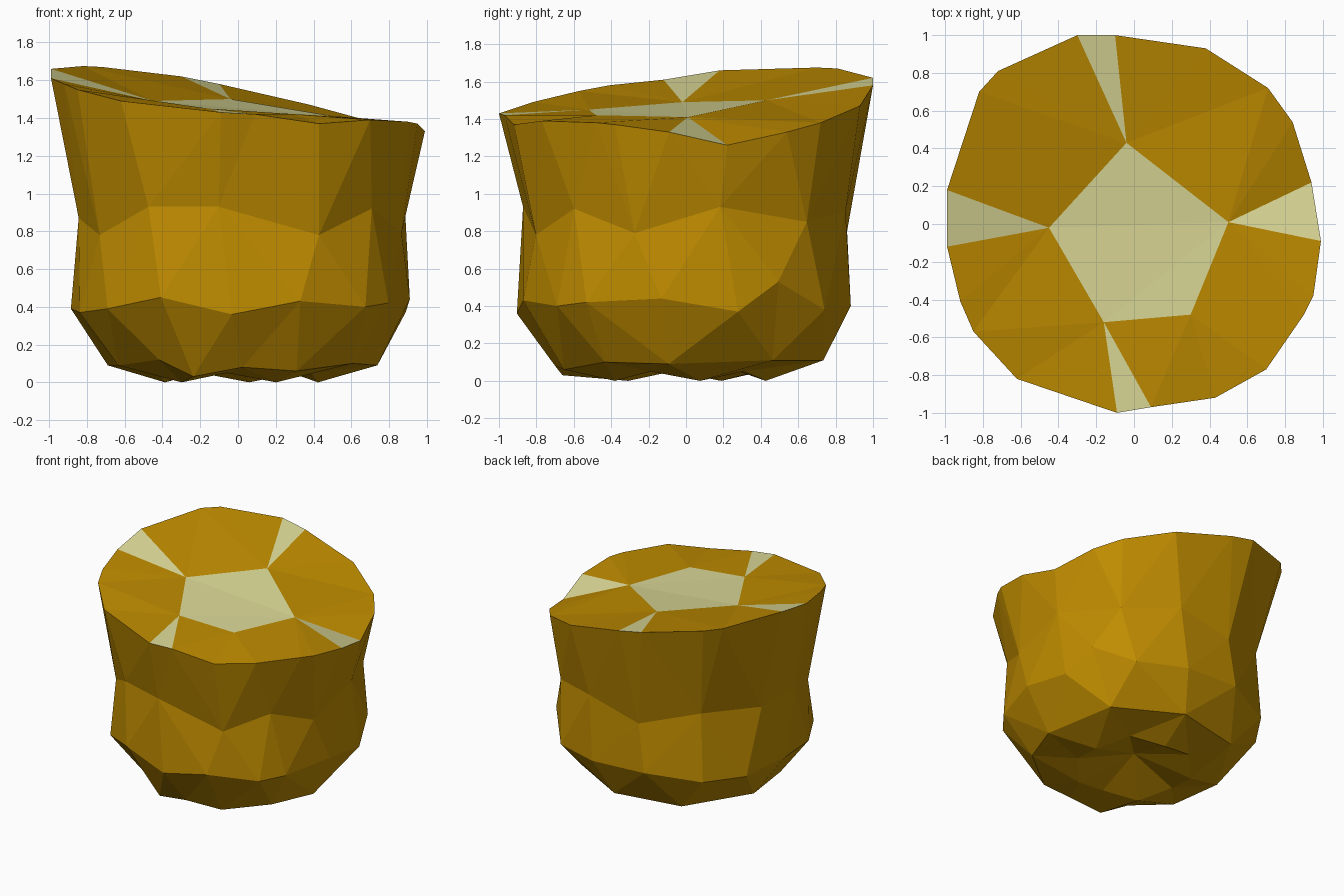
import bpy, bmesh
from math import radians, cos, sin, atan2, pi

if "Cube" in bpy.data.objects:
    bpy.data.objects.remove(bpy.data.objects["Cube"])


def material(name, rgb):
    m = bpy.data.materials.new(name)
    m.diffuse_color = (*rgb, 1)
    m.use_nodes = True
    m.node_tree.nodes["Principled BSDF"].inputs["Base Color"].default_value = m.diffuse_color
    return m


bm = bmesh.new()


def ring(points):
    # ring of verts sorted counter-clockwise
    vs = [bm.verts.new(p) for p in points]
    return sorted(vs, key=lambda v: atan2(v.co.y, v.co.x) % (2 * pi))


def polar(r, square, cx, cy, pairs):
    # slightly squarish ring from (angle, height) pairs around an offset centre
    pts = []
    for deg, z in pairs:
        a = radians(deg)
        d = r - square * cos(4 * a)
        pts.append((cx + d * cos(a), cy + d * sin(a), z))
    return ring(pts)


def stitch(lo, hi):
    # zip two rings with different vertex counts into triangles
    ang = lambda vs, i: (atan2(vs[i % len(vs)].co.y, vs[i % len(vs)].co.x) % (2 * pi)
                         + 2 * pi * (i // len(vs)))
    i = j = 0
    while i < len(lo) or j < len(hi):
        a, b = lo[i % len(lo)], hi[j % len(hi)]
        if j >= len(hi) or (i < len(lo) and
                            ang(lo, i) + ang(lo, i + 1) < ang(hi, j) + ang(hi, j + 1)):
            bm.faces.new((a, lo[(i + 1) % len(lo)], b))
            i += 1
        else:
            bm.faces.new((a, hi[(j + 1) % len(hi)], b))
            j += 1


# slanted, irregular cut rim
rim_pts = [(.99, -.09, 1.33), (.94, .22, 1.26), (.84, .54, 1.33), (.71, .72, 1.38),
           (.38, .93, 1.47), (-.10, 1.0, 1.58), (-.30, 1.0, 1.62), (-.72, .81, 1.67),
           (-.82, .70, 1.675), (-.99, .18, 1.66), (-.99, -.12, 1.61), (-.92, -.41, 1.58),
           (-.85, -.57, 1.55), (-.62, -.82, 1.49), (-.09, -1.0, 1.43), (.09, -.97, 1.42),
           (.43, -.92, 1.37), (.70, -.77, 1.39), (.90, -.48, 1.38), (.95, -.38, 1.37)]
rim = [bm.verts.new(p) for p in rim_pts]
rim_sorted = rim[1:] + rim[:1]

# bark rings, from the waist down to the knobbly foot
waist = polar(.895, .018, .02, 0,
              [(12, .93), (45, .85), (74, .91), (103, .80), (133, .92), (165, .87),
               (192, .87), (214, .78), (237, .93), (262, .93), (297, .78),
               (319, .92), (342, .79)])
belly = polar(.925, .025, .015, -.005,
              [(18, .37), (32, .53), (52, .38), (77, .40), (106, .42), (133, .38),
               (154, .37), (180, .39), (203, .37), (222, .39), (243, .45), (267, .36),
               (290, .43), (314, .40), (326, .42), (352, .44)])
foot = polar(.73, .01, .025, .02,
             [(37, .11), (82, .11), (125, .10), (172, .09), (206, .09), (233, .12),
              (249, .03), (270, .08), (293, .06), (322, .10), (351, .09)])
roots = polar(.43, 0, 0, 0, [(k * 36 + 10, .05 * (k % 2)) for k in range(10)])
for lo, hi in ((waist, rim_sorted), (belly, waist), (foot, belly), (roots, foot)):
    stitch(lo, hi)
centre = bm.verts.new((0, 0, .15))
for k in range(10):
    bm.faces.new((centre, roots[(k + 1) % 10], roots[k]))

# cut top: pale heart with four rays, gold sectors between
right, back, left, front, corner = [bm.verts.new(p) for p in (
    (.50, .01, 1.41), (-.04, .43, 1.50), (-.45, -.02, 1.49), (-.16, -.52, 1.45),
    (.30, -.48, 1.42))]
pale = [bm.faces.new((right, back, left, front, corner))]
for v, i in ((right, 0), (back, 5), (left, 9), (front, 14)):
    pale.append(bm.faces.new((v, rim[i], rim[i + 1])))
for f in pale:
    f.material_index = 1
sectors = [bm.faces.new([right] + rim[1:6] + [back]),
           bm.faces.new([back] + rim[6:10] + [left]),
           bm.faces.new([left] + rim[10:15] + [front]),
           bm.faces.new([front] + rim[15:] + rim[:1] + [right, corner])]
bmesh.ops.triangulate(bm, faces=sectors + pale[:1])
bmesh.ops.recalc_face_normals(bm, faces=bm.faces)

mesh = bpy.data.meshes.new("tree_stump")
bm.to_mesh(mesh)
bm.free()
mesh.materials.append(material("bark", (.52, .26, .0)))
mesh.materials.append(material("pale_wood", (.72, .70, .31)))
bpy.context.collection.objects.link(bpy.data.objects.new("tree_stump", mesh))
